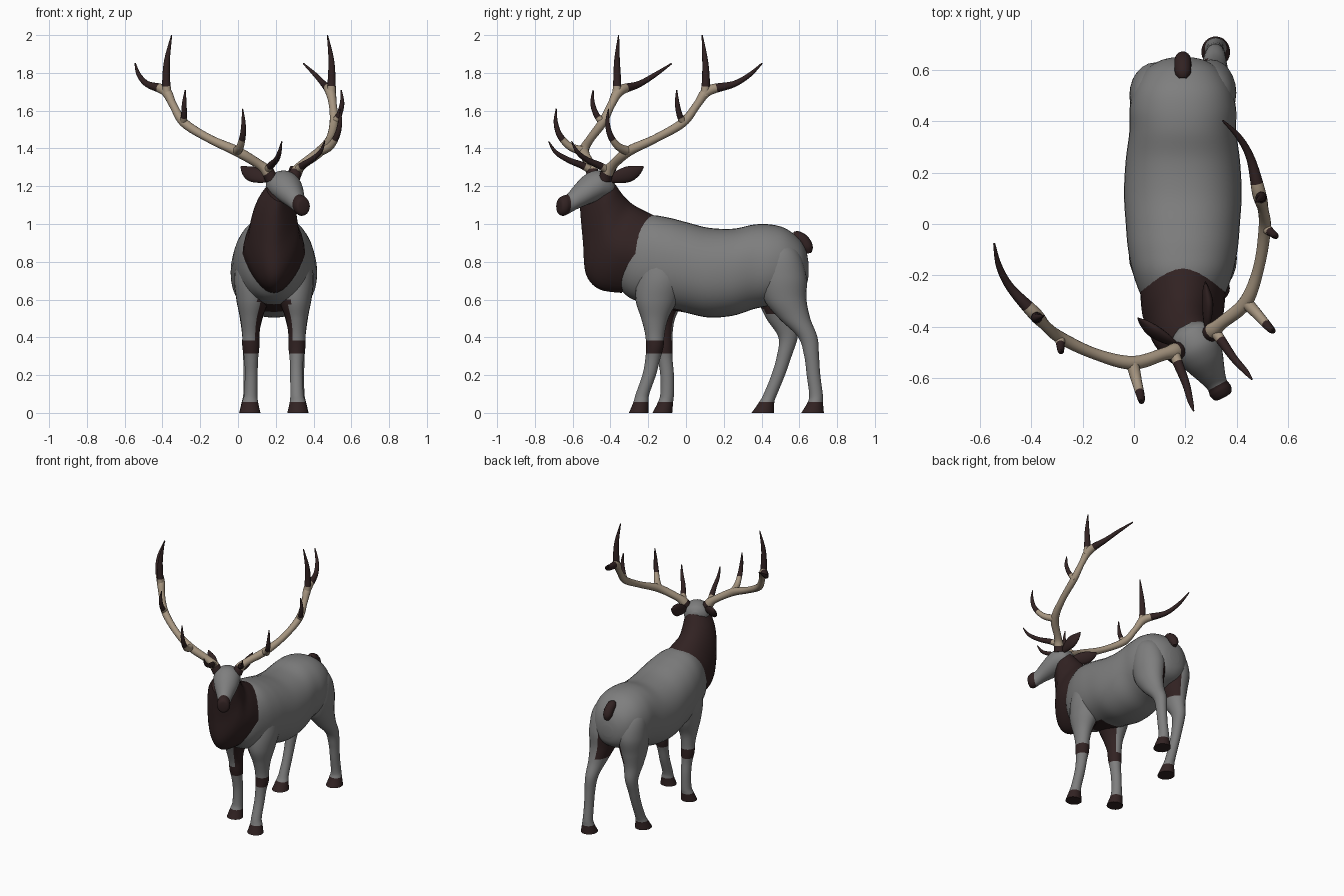
import bpy, bmesh, math
from mathutils import Vector, Matrix

if "Cube" in bpy.data.objects:
    bpy.data.objects.remove(bpy.data.objects["Cube"])


def material(name, rgb):
    m = bpy.data.materials.new(name)
    m.diffuse_color = (*rgb, 1)
    m.use_nodes = True
    m.node_tree.nodes["Principled BSDF"].inputs["Base Color"].default_value = m.diffuse_color
    return m


MATS = [material("grey_hide", (0.21, 0.21, 0.21)),
        material("dark_brown", (0.031, 0.016, 0.016)),
        material("antler_tan", (0.38, 0.30, 0.215))]
GREY, BROWN, TAN = 0, 1, 2
CX = 0.19                                   # body centre line
# the head is turned: local -y is its facing direction
HEAD = Matrix.Translation((0.235, -0.46, 0)) @ Matrix.Rotation(math.radians(28.2), 4, 'Z')


def catmull(items, sub):
    """Smooth list of equal-length tuples."""
    out = []
    n = len(items)
    for i in range(n - 1):
        p = [items[max(0, min(n - 1, i + k))] for k in (-1, 0, 1, 2)]
        for s in range(sub):
            t = s / sub
            out.append(tuple(0.5 * (2 * b + (c - a) * t + (2 * a - 5 * b + 4 * c - d) * t * t
                                    + (3 * b - a - 3 * c + d) * t ** 3) for a, b, c, d in zip(*p)))
    out.append(tuple(items[-1]))
    return out


def loft(name, rings, rule, sides=24, power=2.0, pinch=0.0, matrix=None):
    """Skin rings (centre, half axis a, half axis b); rule(centre, normal, t) gives the colour.
    pinch narrows the -b side into a keel."""
    bm = bmesh.new()
    rows = []
    for c, a, b in rings:
        row = []
        for k in range(sides):
            u = 2 * math.pi * k / sides
            cu, su = math.cos(u), math.sin(u)
            x = math.copysign(abs(cu) ** (2 / power), cu) * (1 + pinch * min(0, su))
            y = math.copysign(abs(su) ** (2 / power), su)
            row.append(bm.verts.new(c + a * x + b * y))
        rows.append(row)
    ts = {}
    for i in range(len(rows) - 1):
        for k in range(sides):
            j = (k + 1) % sides
            f = bm.faces.new((rows[i][k], rows[i][j], rows[i + 1][j], rows[i + 1][k]))
            ts[f] = (i + 0.5) / (len(rows) - 1)
    ts[bm.faces.new(rows[0])] = 0
    ts[bm.faces.new(rows[-1])] = 1
    bmesh.ops.recalc_face_normals(bm, faces=bm.faces)
    for f, t in ts.items():
        f.smooth = True
        f.material_index = rule(f.calc_center_median(), f.normal, t)
    me = bpy.data.meshes.new(name)
    bm.to_mesh(me)
    bm.free()
    me.set_sharp_from_angle(angle=math.radians(50))
    for m in MATS:
        me.materials.append(m)
    ob = bpy.data.objects.new(name, me)
    bpy.context.collection.objects.link(ob)
    if matrix:
        ob.matrix_world = matrix
    return ob


def tube(name, pts, rule, sides=14, sub=6, flat=1.0, matrix=None):
    """Tapered tube through (x, y, z, radius) points."""
    p = catmull(pts, sub)
    co = [Vector(q[:3]) for q in p]
    a = Vector((0.3, 0.2, 0.9))
    rings = []
    for i, c in enumerate(co):
        t = (co[min(i + 1, len(co) - 1)] - co[max(i - 1, 0)]).normalized()
        a = (a - t * a.dot(t)).normalized()
        rings.append((c, a * p[i][3], t.cross(a) * p[i][3] * flat))
    return loft(name, rings, rule, sides, matrix=matrix)


def flat_rings(rows, sub=5):
    """Horizontal leg rings from (x, y, z, rx, ry)."""
    return [(Vector((x, y, z)), Vector((rx, 0, 0)), Vector((0, ry, 0)))
            for x, y, z, rx, ry in catmull(rows, sub)]


def upright_rings(rows, x0, sub=5):
    """Vertical rings from (y, top, bottom, half width)."""
    return [(Vector((x0, y, (t + b) / 2)), Vector((w, 0, 0)), Vector((0, 0, (t - b) / 2)))
            for y, t, b, w in catmull(rows, sub)]


# torso, brown on the brisket between the front legs
torso = [(-.37, .86, .68, .08), (-.30, 1.0, .61, .15), (-.2, 1.045, .575, .192), (-.1, 1.035, .55, .213),
         (0, 1.01, .53, .222), (.12, .98, .505, .229), (.25, .975, .515, .222), (.36, .997, .55, .208),
         (.45, .997, .57, .207), (.53, .975, .60, .187), (.6, .92, .63, .143), (.635, .86, .67, .09),
         (.648, .80, .72, .04)]
loft("torso", upright_rings(torso, CX), lambda c, n, t:
     BROWN if -.2 < c.y < -.02 and n.z < -.55 and abs(c.x - CX) < .09 else GREY, 40, 2.2)

# neck mane with a keeled chest: (x, top y, top z, bottom y, bottom z, half width, turn)
neck = [(.19, -.17, 1.045, -.34, .635, .167, 0), (.19, -.24, 1.08, -.46, .655, .158, 0),
        (.19, -.29, 1.11, -.53, .735, .138, 0), (.193, -.335, 1.155, -.545, .9, .12, 8),
        (.205, -.37, 1.20, -.555, 1.03, .102, 16), (.222, -.40, 1.24, -.56, 1.12, .078, 26)]
rings = []
for x, ty, tz, by, bz, w, r in catmull(neck, 5):
    r = math.radians(r)
    rings.append((Vector((x, (ty + by) / 2, (tz + bz) / 2)), Vector((w * math.cos(r), w * math.sin(r), 0)),
                  Vector((0, (ty - by) / 2, (tz - bz) / 2))))
loft("neck_mane", rings, lambda c, n, t: BROWN, 32, pinch=.3)

# legs: x, z and x radius shared by each pair, y and y radius per leg
FX = [(.27, .95, .05), (.283, .87, .09), (.295, .72, .105), (.302, .6, .087), (.31, .5, .058), (.312, .42, .046),
      (.312, .35, .045), (.31, .28, .036), (.31, .2, .034), (.312, .1, .035), (.316, .058, .042), (.317, 0, .056)]
HX = [(.26, .94, .05), (.29, .85, .09), (.298, .72, .1), (.303, .6, .084), (.31, .5, .06), (.315, .4, .042),
      (.318, .3, .035), (.318, .2, .032), (.318, .1, .034), (.318, .058, .042), (.318, 0, .056)]
FRY = [.07, .11, .13, .112, .072, .052, .046, .039, .036, .036, .04, .052]
HRY = [.05, .1, .128, .113, .083, .051, .039, .036, .036, .04, .06]
FR = [-.11, -.115, -.13, -.155, -.165, -.165, -.165, -.177, -.195, -.23, -.238, -.25]
FL = [-.11, -.115, -.12, -.125, -.13, -.123, -.118, -.11, -.1, -.1, -.108, -.125]
HR = [.47, .50, .51, .525, .575, .645, .665, .675, .688, .685, .67]
HL = [.47, .49, .50, .495, .508, .54, .52, .488, .447, .428, .407]


def leg(name, xs, ys, rys, side, front):
    def rule(c, n, t):
        inner = n.x * side < -.45
        if c.z < .06 or front and (.318 < c.z < .382 or inner and .38 <= c.z < .6):
            return BROWN
        return BROWN if not front and inner and .52 < c.z < .72 else GREY
    rows = [(CX + side * (x - CX), y, z, rx, ry) for (x, z, rx), y, ry in zip(xs, ys, rys)]
    loft(name, flat_rings(rows, 8), rule, 24)


leg("front_leg_right", FX, FR, FRY, 1, True)
leg("front_leg_left", FX, FL, FRY, -1, True)
leg("hind_leg_right", HX, HR, HRY, 1, False)
leg("hind_leg_left", HX, HL, HRY, -1, False)

# tail
tube("tail", [(CX, .565, .945, .015), (CX, .585, .935, .03), (CX, .62, .912, .033),
              (CX, .642, .875, .031), (CX, .65, .845, .015)], lambda c, n, t: BROWN)

# head with dark muzzle, in the turned frame
head = [(.075, 1.235, 1.17, .03), (.045, 1.27, 1.13, .076), (-.02, 1.283, 1.12, .09), (-.08, 1.258, 1.10, .08),
        (-.14, 1.205, 1.077, .057), (-.185, 1.16, 1.055, .042), (-.215, 1.15, 1.043, .045),
        (-.238, 1.135, 1.052, .036), (-.244, 1.11, 1.08, .015)]
loft("head", upright_rings(head, 0, 6), lambda c, n, t: BROWN if c.y < -.19 else GREY, 28, matrix=HEAD)

# antlers: points (x, y, z, radius), range of t that is tan
ANTLER = {
    "antler_beam": ([(.065, 0, 1.235, .034), (.085, .005, 1.275, .033), (.13, .016, 1.315, .025),
                     (.25, .043, 1.385, .027), (.36, .14, 1.45, .022), (.45, .26, 1.535, .024),
                     (.48, .33, 1.63, .021), (.495, .39, 1.705, .027), (.53, .523, 1.74, .017),
                     (.53, .62, 1.79, .012), (.505, .707, 1.85, .004)], .1, .74),
    "antler_crown_tine": ([(.492, .37, 1.68, .024), (.497, .375, 1.76, .021), (.493, .372, 1.87, .015),
                           (.468, .368, 2.0, .003)], 0, .24),
    "antler_third_tine": ([(.45, .27, 1.53, .022), (.465, .235, 1.575, .016), (.474, .215, 1.64, .012),
                           (.468, .215, 1.71, .003)], 0, .26),
    "antler_second_tine": ([(.25, .045, 1.385, .026), (.27, -.03, 1.41, .02), (.283, -.085, 1.47, .016),
                            (.29, -.105, 1.54, .011), (.293, -.1, 1.61, .003)], 0, .4),
    "antler_brow_tine": ([(.09, .0, 1.285, .022), (.096, -.05, 1.31, .019), (.106, -.13, 1.34, .015),
                          (.122, -.195, 1.38, .011), (.129, -.234, 1.437, .003)], 0, .2),
}
EAR = [(.07, .03, 1.235, .018), (.095, .07, 1.25, .036), (.12, .115, 1.265, .042),
       (.136, .155, 1.283, .028), (.149, .187, 1.304, .004)]
for side, label in ((1, "right"), (-1, "left")):
    def flip(pts):
        return [(side * x, y, z, r) for x, y, z, r in pts]
    for name, (pts, lo, hi) in ANTLER.items():
        tube(name + "_" + label, flip(pts), lambda c, n, t: TAN if lo <= t < hi else BROWN, matrix=HEAD)
    tube("ear_" + label, flip(EAR), lambda c, n, t: BROWN, flat=.5, matrix=HEAD)
